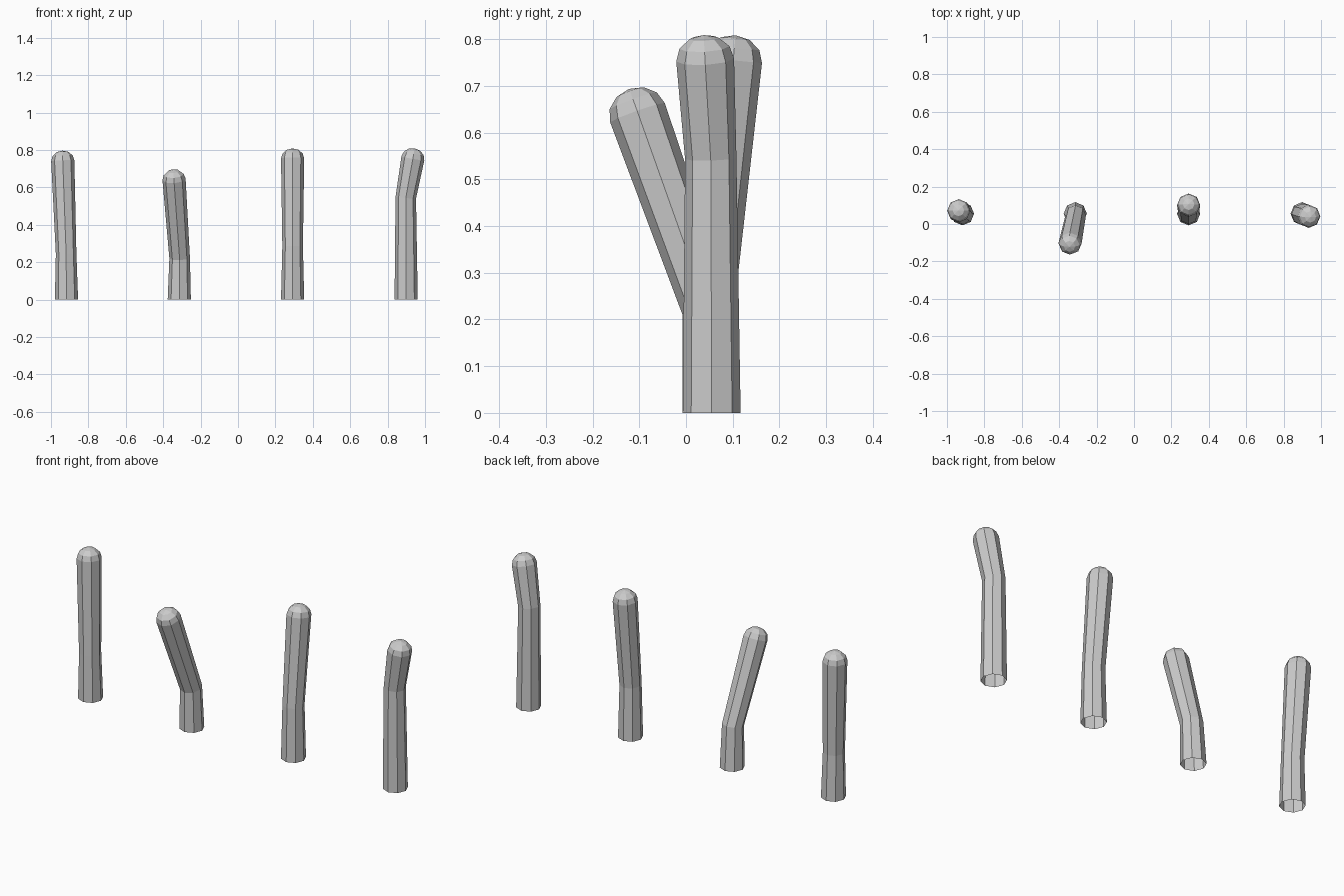
import bpy, bmesh
from math import sin, cos, pi
from mathutils import Vector

if "Cube" in bpy.data.objects:
    bpy.data.objects.remove(bpy.data.objects["Cube"])

SIDES = 8
UP = Vector((0, 0, 1))


def ring(bm, centre, axis, radius):
    q = UP.rotation_difference(axis)
    return [bm.verts.new(centre + q @ Vector((radius * cos(2 * pi * i / SIDES),
                                              radius * sin(2 * pi * i / SIDES), 0)))
            for i in range(SIDES)]


def bent_post(name, base, bend, tip, dome=0.054):
    """Open-bottomed eight-sided tube, bent once, with a domed end."""
    base, bend, tip = Vector(base), Vector(bend), Vector(tip)
    lower = (bend - base).normalized()
    upper = (tip - bend).normalized()
    r = 0.062
    bm = bmesh.new()
    # base, narrow waist at the bend, full-width tip
    rings = [ring(bm, base, UP, r),
             ring(bm, bend, (lower + upper).normalized(), 0.055),
             ring(bm, tip, upper, r)]
    # dome
    for a in (pi / 6, pi / 3):
        rings.append(ring(bm, tip + upper * dome * sin(a), upper, r * cos(a)))
    for a, b in zip(rings, rings[1:]):
        for i in range(SIDES):
            j = (i + 1) % SIDES
            bm.faces.new((a[i], a[j], b[j], b[i]))
    apex = bm.verts.new(tip + upper * dome)
    for i in range(SIDES):
        bm.faces.new((rings[-1][i], rings[-1][(i + 1) % SIDES], apex))
    me = bpy.data.meshes.new(name)
    bm.to_mesh(me)
    bm.free()
    ob = bpy.data.objects.new(name, me)
    bpy.context.collection.objects.link(ob)


# four posts in a row: base, bend point, centre of dome rim
bent_post("post_left", (-0.917, 0.055, 0), (-0.919, 0.054, 0.245), (-0.937, 0.071, 0.743))
bent_post("post_leaning", (-0.314, 0.055, 0), (-0.312, 0.046, 0.222), (-0.342, -0.104, 0.643))
bent_post("post_middle", (0.292, 0.055, 0), (0.292, 0.055, 0.285), (0.292, 0.101, 0.755))
bent_post("post_right", (0.899, 0.055, 0), (0.897, 0.053, 0.545), (0.935, 0.041, 0.756))
